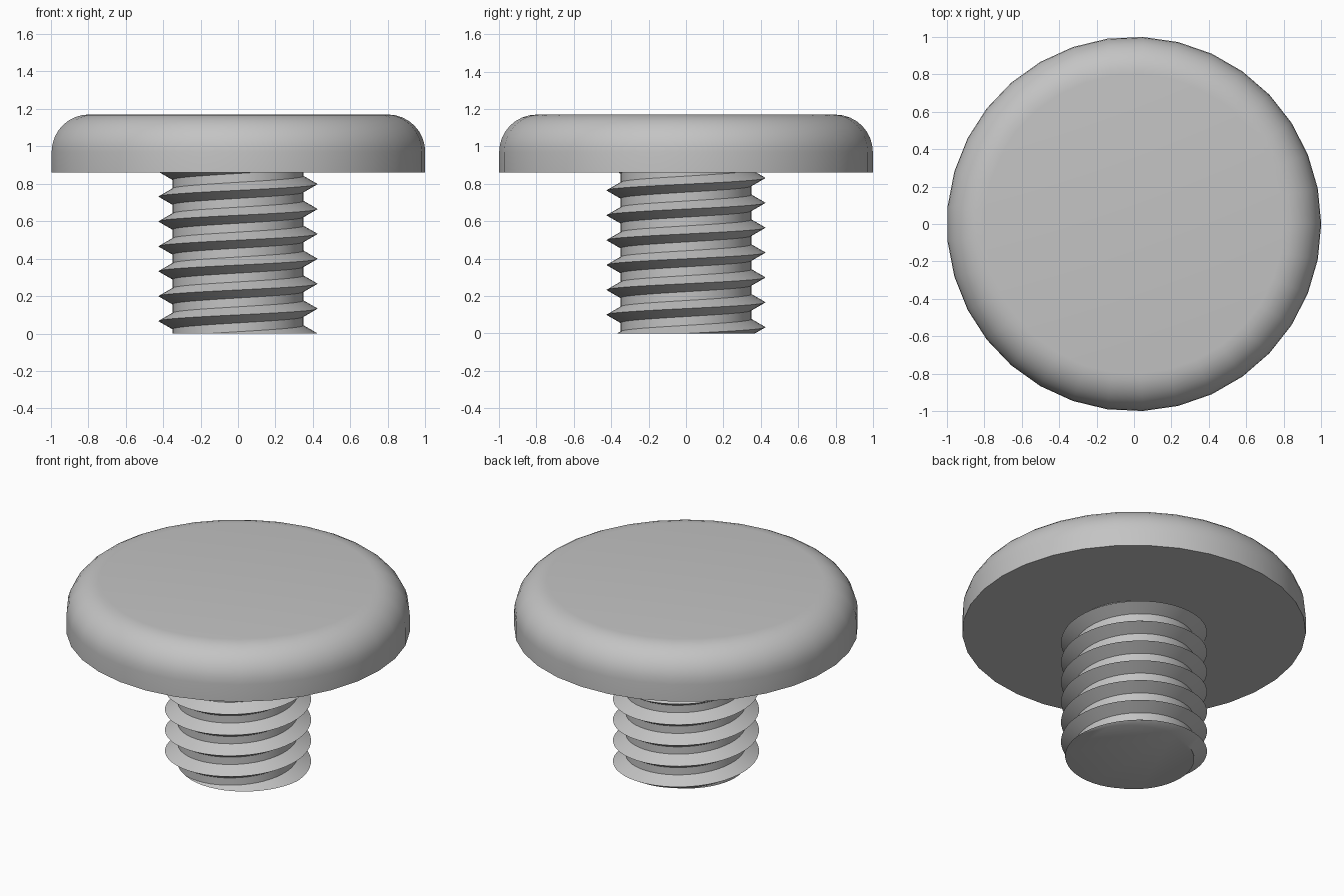
import bpy, bmesh, math

cube = bpy.data.objects.get("Cube")
if cube:
    bpy.data.objects.remove(cube)

HEAD_Z, TOP_Z = 0.86, 1.17
ROOT, CREST = 0.35, 0.425
PITCH = 0.133
FLANK = 0.043

metal = bpy.data.materials.new("grey_metal")
metal.use_nodes = True
grey = (0.55, 0.55, 0.55, 1)
metal.diffuse_color = grey
metal.node_tree.nodes["Principled BSDF"].inputs["Base Color"].default_value = grey


def finish(bm, name):
    bmesh.ops.recalc_face_normals(bm, faces=bm.faces)
    mesh = bpy.data.meshes.new(name)
    bm.to_mesh(mesh)
    bm.free()
    mesh.materials.append(metal)
    obj = bpy.data.objects.new(name, mesh)
    bpy.context.collection.objects.link(obj)
    bpy.ops.object.select_all(action='DESELECT')
    obj.select_set(True)
    bpy.context.view_layer.objects.active = obj
    bpy.ops.object.shade_smooth_by_angle(angle=math.radians(30))
    return obj


def ring(bm, r, z, n):
    return [bm.verts.new((r * math.cos(i * math.tau / n), r * math.sin(i * math.tau / n), z))
            for i in range(n)]


# Round head: straight rim, filleted upper edge, flat top and underside
bm = bmesh.new()
SIDES, FILLET, STEPS = 33, 0.2, 8
profile = [(1, HEAD_Z)]
for i in range(STEPS + 1):
    a = i / STEPS * math.pi / 2
    profile.append((1 - FILLET + FILLET * math.cos(a), TOP_Z - FILLET + FILLET * math.sin(a)))
rings = [ring(bm, r, z, SIDES) for r, z in profile]
for lo, hi in zip(rings, rings[1:]):
    for i in range(SIDES):
        j = (i + 1) % SIDES
        bm.faces.new((lo[i], lo[j], hi[j], hi[i]))
bm.faces.new(rings[0][::-1])
bm.faces.new(rings[-1])
finish(bm, "head")

# Threaded shaft: a V profile swept along a right-handed helix
bm = bmesh.new()
SEGMENTS, TURNS = 48, 9
section = [(ROOT, -PITCH / 2), (ROOT, -FLANK), (CREST, 0), (ROOT, FLANK), (ROOT, PITCH / 2)]
previous = None
for k in range(SEGMENTS * TURNS + 1):
    a = k * math.tau / SEGMENTS
    rise = PITCH * (k / SEGMENTS - 1)
    column = [bm.verts.new((r * math.cos(a), r * math.sin(a), z + rise)) for r, z in section]
    if previous:
        for i in range(len(section) - 1):
            bm.faces.new((previous[i], column[i], column[i + 1], previous[i + 1]))
    previous = column
bmesh.ops.remove_doubles(bm, verts=bm.verts, dist=0.0005)

# Trim both ends flat and cap them
for z, direction in ((0, -1), (HEAD_Z + 0.02, 1)):
    cut = bmesh.ops.bisect_plane(bm, geom=bm.verts[:] + bm.edges[:] + bm.faces[:], dist=0.0001,
                                 plane_co=(0, 0, z), plane_no=(0, 0, direction), clear_outer=True)
    rim = [e for e in bm.edges if e.is_boundary and all(abs(v.co.z - z) < 0.001 for v in e.verts)]
    bmesh.ops.holes_fill(bm, edges=rim, sides=0)
finish(bm, "threaded_shaft")
